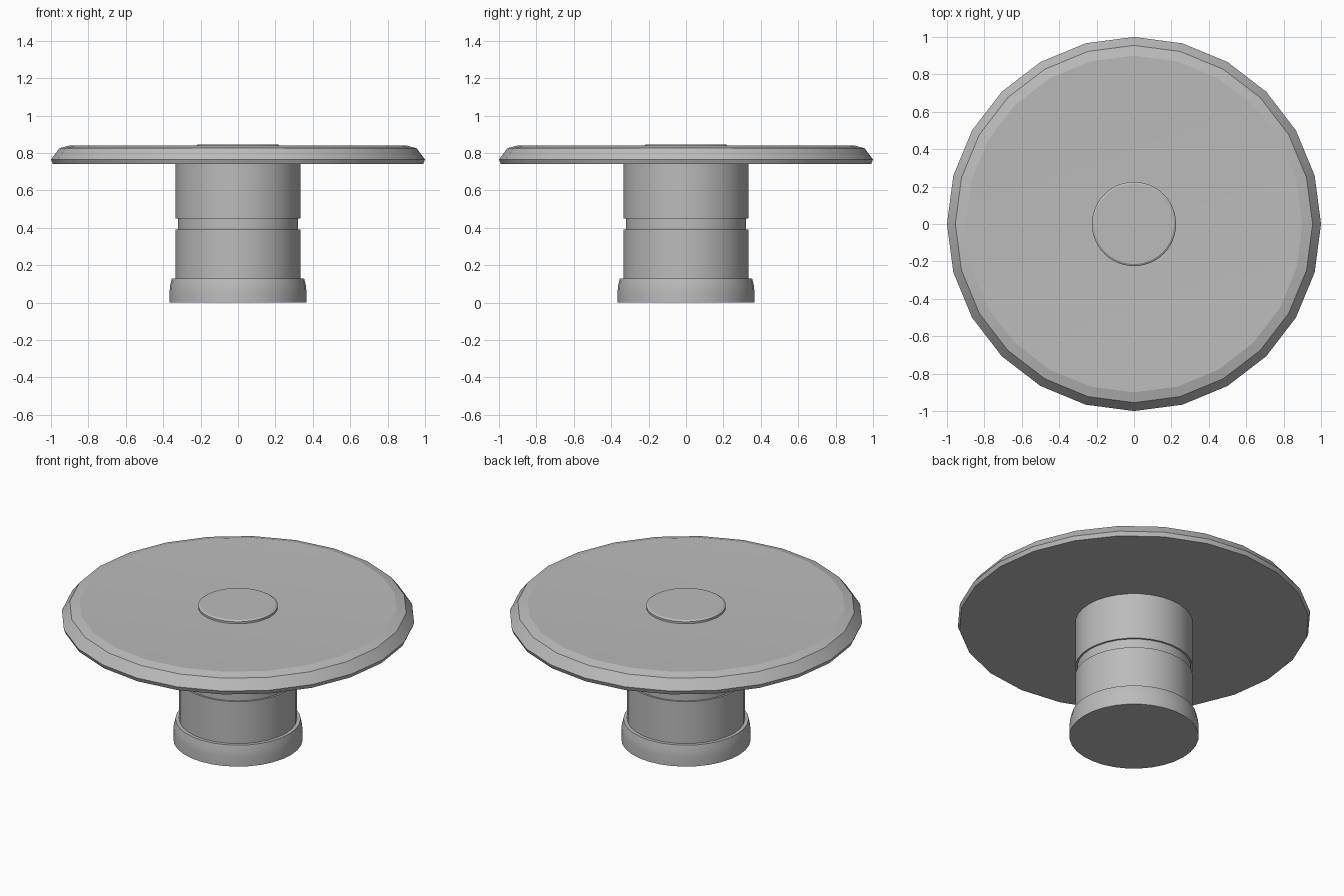
import bpy
import bmesh
import math

# Remove the default cube
cube = bpy.data.objects.get("Cube")
if cube:
    bpy.data.objects.remove(cube, do_unlink=True)


def make_material(name, rgb):
    mat = bpy.data.materials.new(name)
    mat.use_nodes = True
    color = (*rgb, 1.0)
    mat.diffuse_color = color
    mat.node_tree.nodes["Principled BSDF"].inputs["Base Color"].default_value = color
    return mat


grey = make_material("plain_grey", (0.5, 0.5, 0.5))


def lathe(name, profile, sides, smooth_angle):
    """Turn a bottom-to-top (radius, height) profile into a closed solid."""
    bm = bmesh.new()
    rings = []
    for radius, z in profile:
        if radius == 0:
            rings.append([bm.verts.new((0, 0, z))])
            continue
        angles = [2 * math.pi * i / sides for i in range(sides)]
        rings.append([bm.verts.new((radius * math.cos(a), radius * math.sin(a), z))
                      for a in angles])
    for low, high in zip(rings, rings[1:]):
        for i in range(sides):
            j = (i + 1) % sides
            if len(low) == 1:
                bm.faces.new((low[0], high[j], high[i]))
            elif len(high) == 1:
                bm.faces.new((low[i], low[j], high[0]))
            else:
                bm.faces.new((low[i], low[j], high[j], high[i]))
    mesh = bpy.data.meshes.new(name)
    bm.to_mesh(mesh)
    bm.free()
    mesh.materials.append(grey)
    obj = bpy.data.objects.new(name, mesh)
    bpy.context.collection.objects.link(obj)
    bpy.ops.object.select_all(action='DESELECT')
    obj.select_set(True)
    bpy.context.view_layer.objects.active = obj
    bpy.ops.object.shade_smooth_by_angle(angle=math.radians(smooth_angle))
    return obj


# Faceted round top with a bevelled rim and a shallow dish
lathe("round_top", [(0, 0.74), (0.99, 0.74), (1.0, 0.765), (0.955, 0.825),
                    (0.9, 0.84), (0.55, 0.829), (0, 0.824)], 24, 16)

# Thin disc in the middle of the dish
lathe("centre_disc", [(0, 0.815), (0.225, 0.815), (0.225, 0.838),
                      (0.214, 0.845), (0, 0.845)], 48, 25)

# Round pedestal with a groove around its middle
lathe("pedestal", [(0, 0.1), (0.333, 0.1), (0.333, 0.39), (0.322, 0.39),
                   (0.322, 0.45), (0.333, 0.45), (0.333, 0.745), (0, 0.745)], 32, 30)

# Wider foot, tapering slightly at the top
lathe("foot", [(0, 0), (0.366, 0), (0.366, 0.06), (0.363, 0.09),
               (0.354, 0.128), (0, 0.128)], 32, 30)
